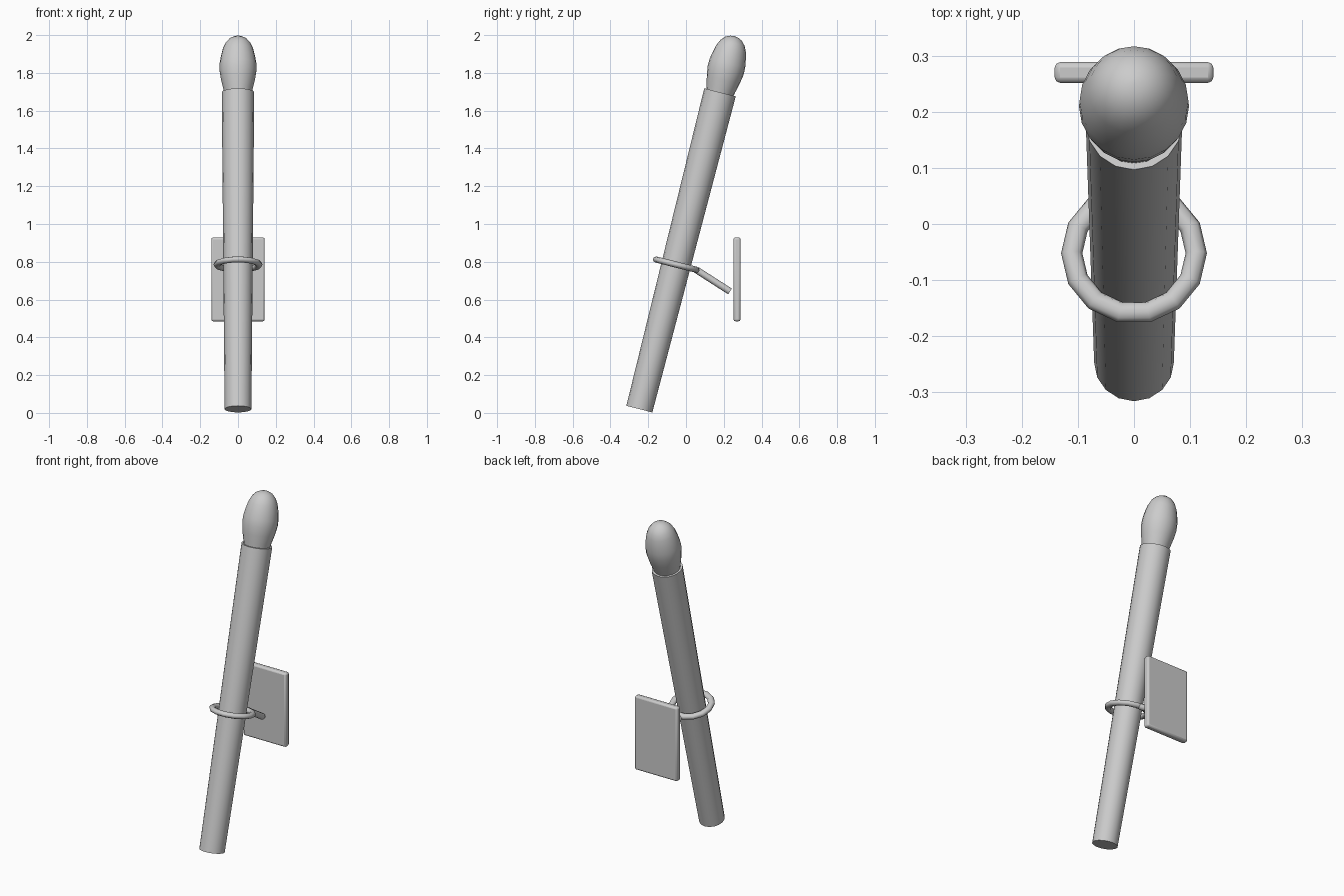
import bpy, bmesh, math
from mathutils import Vector

if "Cube" in bpy.data.objects:
    bpy.data.objects.remove(bpy.data.objects["Cube"])

BASE = Vector((0, -0.247, 0.02))
TOP = Vector((0, 0.18, 1.697))
AXIS = (TOP - BASE).normalized()
TILT = math.atan2(AXIS.y, AXIS.z)


def smooth(ob, angle=40):
    bpy.ops.object.select_all(action='DESELECT')
    ob.select_set(True)
    bpy.context.view_layer.objects.active = ob
    bpy.ops.object.shade_smooth_by_angle(angle=math.radians(angle))


def lathe(name, profile, sides, origin, tilt, angle=40):
    """Closed solid of revolution from (radius, height) pairs."""
    bm = bmesh.new()
    rings = []
    for r, h in profile:
        rings.append([bm.verts.new((r * math.sin(2 * math.pi * i / sides),
                                    -r * math.cos(2 * math.pi * i / sides), h))
                      for i in range(sides)])
    for a, b in zip(rings, rings[1:]):
        for i in range(sides):
            j = (i + 1) % sides
            bm.faces.new((a[i], a[j], b[j], b[i]))
    bm.faces.new(rings[0][::-1])
    bm.faces.new(rings[-1])
    me = bpy.data.meshes.new(name)
    bm.to_mesh(me)
    bm.free()
    ob = bpy.data.objects.new(name, me)
    bpy.context.collection.objects.link(ob)
    ob.location = origin
    ob.rotation_euler.x = -tilt
    smooth(ob, angle)
    return ob


# Tapered, leaning handle
lathe("torch_handle", [(0.071, 0), (0.086, (TOP - BASE).length)], 16, BASE, TILT)

# Rounded egg-shaped head seated on the handle
head = [(0.070, -0.02), (0.078, 0.02), (0.090, 0.07), (0.098, 0.12), (0.097, 0.16),
        (0.090, 0.20), (0.080, 0.24), (0.066, 0.27), (0.045, 0.293),
        (0.022, 0.304), (0.004, 0.307)]
lathe("torch_head", head, 20, TOP, TILT, 60)

# Holding ring, square to the handle
centre = BASE + AXIS * ((0.785 - BASE.z) / AXIS.z)
bpy.ops.mesh.primitive_torus_add(major_segments=14, minor_segments=8,
                                 major_radius=0.111, minor_radius=0.019,
                                 location=centre, rotation=(-TILT, 0, 0))
ring = bpy.context.object
ring.name = "holder_ring"
ring.scale.z = 0.85
smooth(ring, 60)

# Sloping arm between the ring and the wall plate
start, end = Vector((0, 0.055, 0.757)), Vector((0, 0.233, 0.643))
d = end - start
lathe("holder_arm", [(0.018, 0), (0.018, d.length)], 10, start, math.atan2(d.y, d.z))

# Wall plate with softened edges
bpy.ops.mesh.primitive_cube_add(size=1, location=(0, 0.27, 0.707))
plate = bpy.context.object
plate.name = "wall_plate"
plate.scale = (0.283, 0.037, 0.444)
bpy.ops.object.transform_apply(location=False, rotation=False, scale=True)
bevel = plate.modifiers.new("bevel", 'BEVEL')
bevel.width = 0.01
bevel.segments = 2
smooth(plate)
